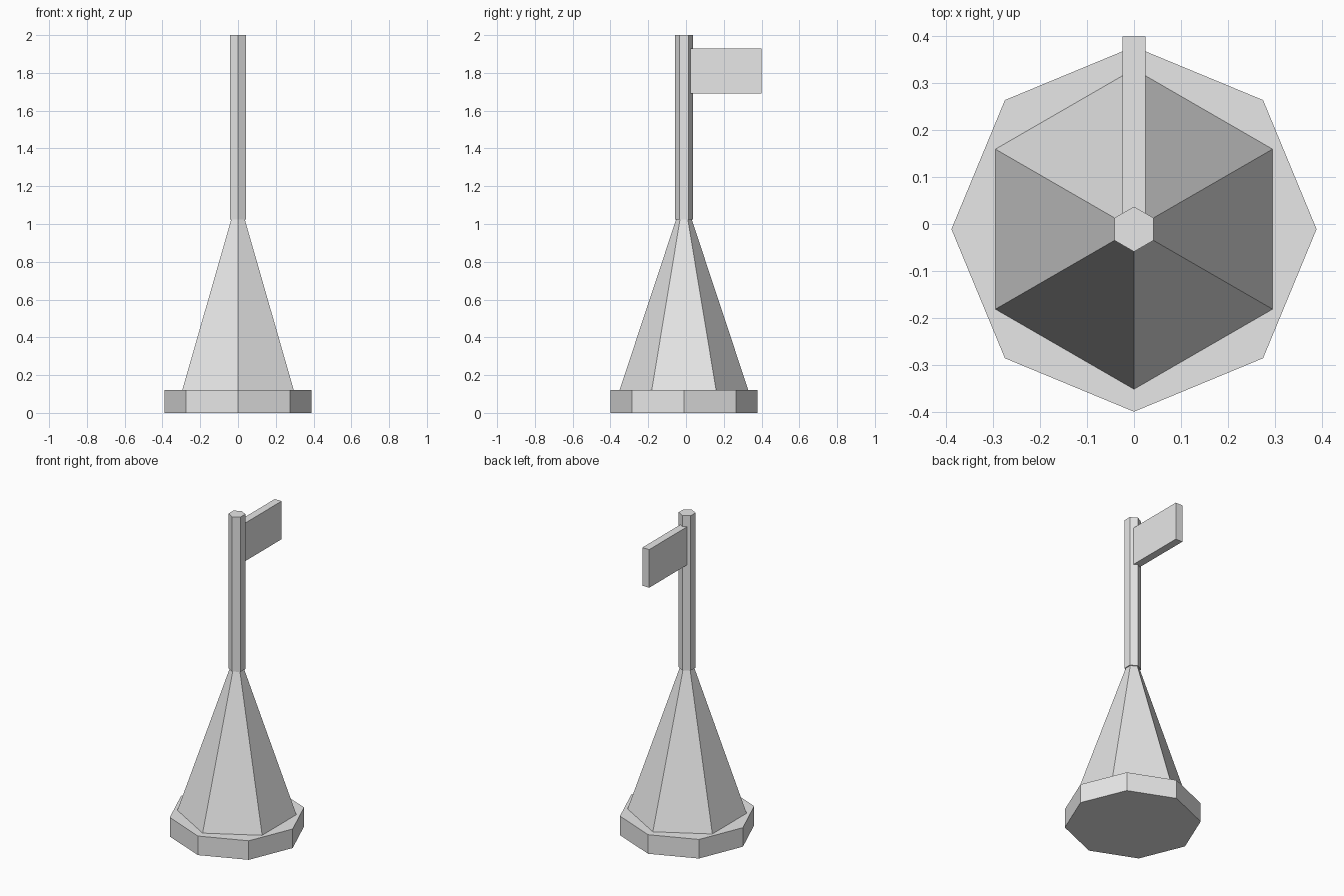
import bpy
import math
from mathutils import Matrix

cube = bpy.data.objects.get("Cube")
if cube:
    bpy.data.objects.remove(cube, do_unlink=True)

AXIS_Y = -0.011  # the tower axis sits slightly forward of the flag tip

grey = bpy.data.materials.new("light grey")
grey.use_nodes = True
COLOUR = (0.8, 0.8, 0.8, 1.0)
grey.diffuse_color = COLOUR
grey.node_tree.nodes["Principled BSDF"].inputs["Base Color"].default_value = COLOUR


def finish(name):
    obj = bpy.context.object
    obj.name = name
    obj.data.name = name
    obj.data.materials.append(grey)
    return obj


def prism(name, sides, r_bottom, r_top, z0, z1):
    """Upright flat-sided frustum with one corner pointing along y."""
    bpy.ops.mesh.primitive_cone_add(vertices=sides, radius1=r_bottom, radius2=r_top,
                                    depth=z1 - z0, location=(0, AXIS_Y, (z0 + z1) / 2))
    return finish(name)


# Octagonal plinth, tapering hexagonal body and hexagonal pole
prism("base", 8, 0.389, 0.389, 0.0, 0.12)
prism("tapered_body", 6, 0.341, 0.041, 0.12, 1.025)
prism("pole", 6, 0.048, 0.048, 1.025, 2.0)

# Rectangular flag, its inner end buried in the pole
y0, y1, z0, z1 = 0.0, 0.40, 1.69, 1.93
bpy.ops.mesh.primitive_cube_add(size=1, location=(0, (y0 + y1) / 2, (z0 + z1) / 2))
flag = finish("flag")
flag.data.transform(Matrix.Diagonal((0.048, y1 - y0, z1 - z0, 1)))
